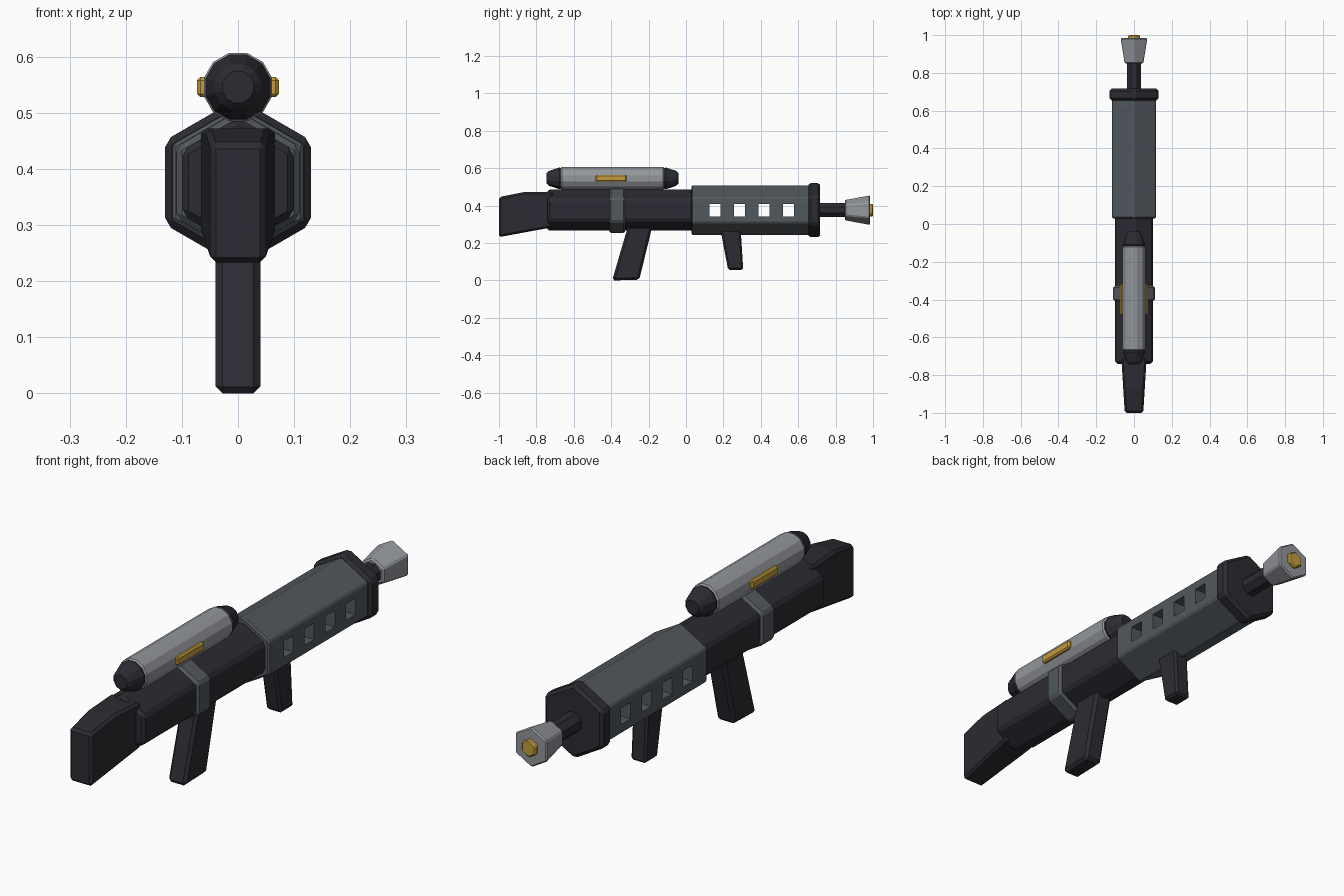
import bpy, bmesh, math

old = bpy.data.objects.get("Cube")
if old:
    bpy.data.objects.remove(old, do_unlink=True)


def material(name, rgb):
    m = bpy.data.materials.new(name)
    m.use_nodes = True
    m.diffuse_color = (*rgb, 1)
    m.node_tree.nodes["Principled BSDF"].inputs["Base Color"].default_value = (*rgb, 1)
    return m


DARK = material("dark gunmetal", (0.024, 0.024, 0.032))
GREY = material("slate grey", (0.085, 0.098, 0.112))
SILVER = material("silver", (0.29, 0.305, 0.33))
GOLD = material("gold", (0.55, 0.33, 0.045))
AXIS_Z = 0.376


def loft(name, rings, mat, bevel=0.0):
    """Skin a closed solid over rings of equal point count, then chamfer it."""
    bm = bmesh.new()
    loops = [[bm.verts.new(p) for p in ring] for ring in rings]
    n = len(loops[0])
    bm.faces.new(loops[0])
    bm.faces.new(loops[-1])
    for a, b in zip(loops, loops[1:]):
        for i in range(n):
            j = (i + 1) % n
            bm.faces.new((a[i], a[j], b[j], b[i]))
    bmesh.ops.recalc_face_normals(bm, faces=bm.faces)
    mesh = bpy.data.meshes.new(name)
    bm.to_mesh(mesh)
    bm.free()
    mesh.materials.append(mat)
    ob = bpy.data.objects.new(name, mesh)
    bpy.context.collection.objects.link(ob)
    if bevel:
        mod = ob.modifiers.new("chamfer", "BEVEL")
        mod.width = bevel
        mod.segments = 1
        mod.limit_method = "ANGLE"
        mod.angle_limit = math.radians(35)
    return ob


def tube(name, stations, mat, sides=6, z=AXIS_Z, bevel=0.0):
    """Prism along y from (y, radius) stations, with flat sides facing x."""
    angles = [math.tau * (i + 0.5) / sides for i in range(sides)]
    rings = [[(r * math.cos(a), y, z + r * math.sin(a)) for a in angles]
             for y, r in stations]
    return loft(name, rings, mat, bevel)


def slab(name, profile, half_width, mat, bevel):
    """Side profile of (y, z) points, spread to half_width(y) on both sides."""
    rings = [[(s * half_width(y), y, z) for y, z in profile] for s in (-1, 1)]
    return loft(name, rings, mat, bevel)


# Hexagonal receiver, band, sleeve and collar
tube("receiver", [(-0.74, 0.1155), (0.04, 0.1155)], DARK, bevel=0.012)
tube("receiver_band", [(-0.41, 0.127), (-0.325, 0.127)], GREY, bevel=0.01)
sleeve = tube("barrel_sleeve", [(0.03, 0.135), (0.67, 0.135)], GREY, bevel=0.006)
tube("sleeve_collar", [(0.655, 0.15), (0.717, 0.15)], DARK, bevel=0.012)

# Square vents cut straight through the sleeve
for i in range(4):
    y = 0.155 + 0.131 * i
    square = [(y + a, AXIS_Z + b) for a, b in
              ((-0.03, -0.033), (0.03, -0.033), (0.03, 0.033), (-0.03, 0.033))]
    cutter = slab("vent_cutter", square, lambda _: 0.2, GREY, 0)
    cutter.hide_render = True
    cut = sleeve.modifiers.new("vent", "BOOLEAN")
    cut.operation = "DIFFERENCE"
    cut.solver = "EXACT"
    cut.object = cutter
bpy.context.view_layer.update()
baked = bpy.data.meshes.new_from_object(
    sleeve.evaluated_get(bpy.context.evaluated_depsgraph_get()))
sleeve.modifiers.clear()
sleeve.data = baked
for ob in [o for o in bpy.data.objects if o.name.startswith("vent_cutter")]:
    bpy.data.objects.remove(ob, do_unlink=True)

# Barrel, flared muzzle and gold tip
tube("barrel", [(0.70, 0.041), (0.88, 0.041)], DARK, sides=8)
tube("muzzle", [(0.85, 0.057), (0.985, 0.082)], SILVER, bevel=0.006)
tube("muzzle_tip", [(0.97, 0.036), (1.0, 0.036)], GOLD, bevel=0.005)

# Scope with tapered end caps and side plates
SCOPE_Z = 0.546
tube("scope_tube", [(-0.672, 0.056), (-0.664, 0.063), (-0.123, 0.063), (-0.115, 0.056)],
     SILVER, sides=12, z=SCOPE_Z)
for name, y, d in (("scope_rear_cap", -0.665, -1), ("scope_front_cap", -0.12, 1)):
    tube(name, [(y, 0.056), (y + d * 0.012, 0.06), (y + d * 0.066, 0.042),
                (y + d * 0.08, 0.029)], DARK, sides=12, z=SCOPE_Z)
for name, s in (("scope_plate_left", 1), ("scope_plate_right", -1)):
    rings = [[(s * x, y, SCOPE_Z + z) for y, z in
              ((-0.483, -0.018), (-0.317, -0.018), (-0.317, 0.018), (-0.483, 0.018))]
             for x in (0.05, 0.073)]
    loft(name, rings, GOLD, 0.006)

# Stock tapering toward its end
slab("stock", [(-1.0, 0.232), (-0.71, 0.285), (-0.71, 0.472), (-0.87, 0.472), (-1.0, 0.446)],
     lambda y: 0.049 + 0.062 * (y + 1), DARK, 0.01)

# Raked grips
slab("rear_grip", [(-0.395, 0.0), (-0.25, 0.004), (-0.18, 0.29), (-0.31, 0.29)],
     lambda y: 0.04, DARK, 0.012)
slab("front_grip", [(0.225, 0.057), (0.306, 0.057), (0.292, 0.28), (0.183, 0.28)],
     lambda y: 0.034, DARK, 0.009)
